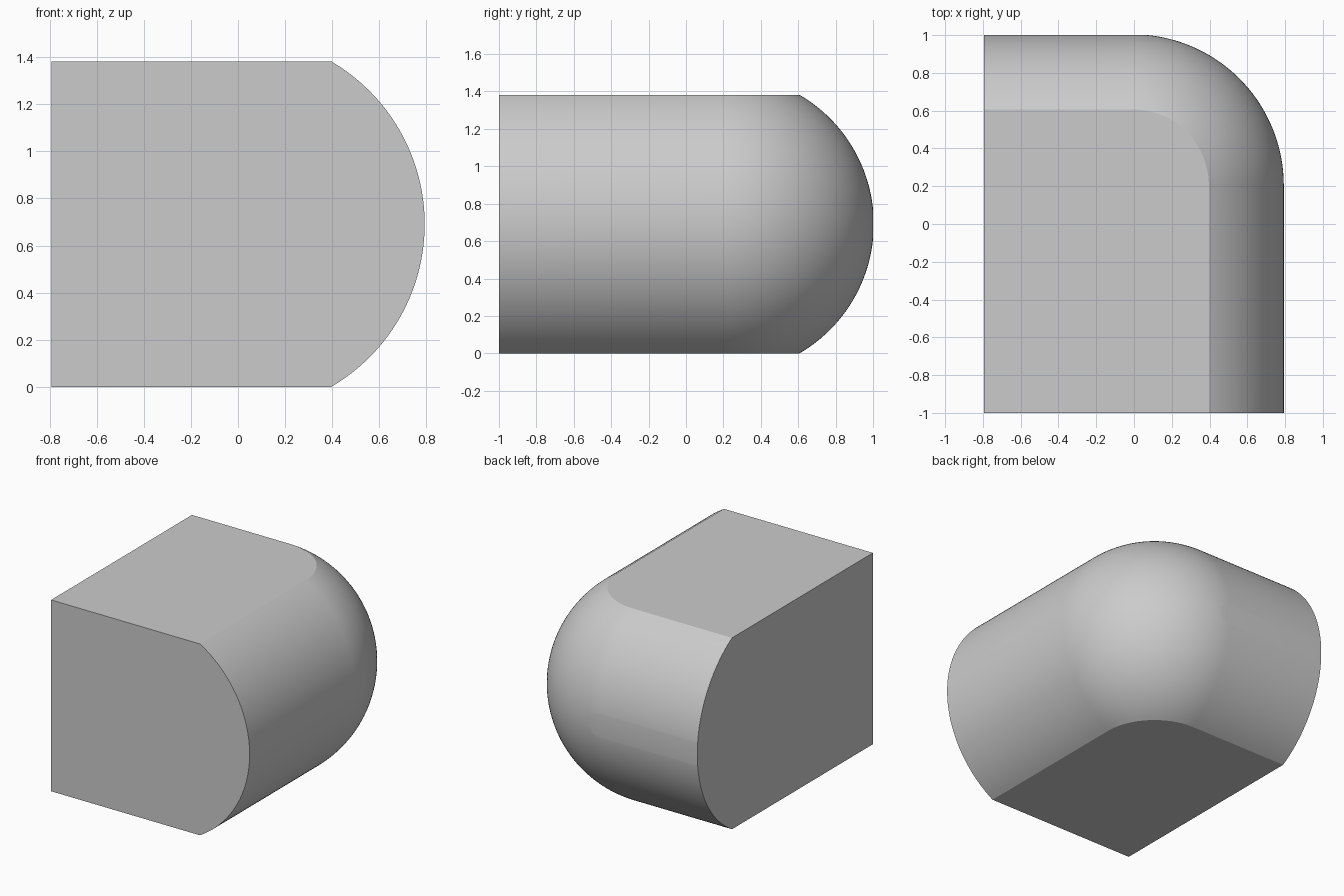
import bpy, bmesh
from math import sqrt, sin, cos, pi, asin

if "Cube" in bpy.data.objects:
    bpy.data.objects.remove(bpy.data.objects["Cube"])

# main dimensions: two rounded sides blending through a spherical corner
R = 0.8                  # radius of rounded sides and corner
CX, CY = -0.007, 0.204   # centre of the corner sphere
HALF = 0.691             # half height
LEFT, FRONT, BACK = -0.793, -1.0, 1.0
RINGS, ARC = 56, 36

bm = bmesh.new()


def outline(angle):
    """Horizontal outline of the body at one latitude of the rounding."""
    t, z = R * cos(angle), HALF + R * sin(angle)
    pts = [(LEFT, FRONT), (CX + t, FRONT)]
    pts += [(CX + t * cos(a), CY + t * sin(a))
            for a in (pi / 2 * i / ARC for i in range(ARC + 1))]
    pts.append((LEFT, CY + t))
    return [bm.verts.new((x, y, z)) for x, y in pts]


# stacked outlines joined by walls, closed with flat top and bottom
limit = asin(HALF / R)
rings = [outline(-limit + 2 * limit * i / RINGS) for i in range(RINGS + 1)]
for low, high in zip(rings, rings[1:]):
    for i in range(len(low)):
        j = (i + 1) % len(low)
        bm.faces.new((low[i], low[j], high[j], high[i]))
bm.faces.new(rings[0][::-1])
bm.faces.new(rings[-1])

# narrow flat strip where the back bulge is trimmed
bmesh.ops.bisect_plane(bm, geom=bm.verts[:] + bm.edges[:] + bm.faces[:],
                       plane_co=(0, BACK, 0), plane_no=(0, 1, 0),
                       clear_outer=True)
bmesh.ops.holes_fill(bm, edges=[e for e in bm.edges if e.is_boundary], sides=0)

# merge the coplanar faces of the flat sides
bmesh.ops.dissolve_limit(bm, angle_limit=0.002, verts=bm.verts[:], edges=bm.edges[:])
bmesh.ops.recalc_face_normals(bm, faces=bm.faces[:])

mesh = bpy.data.meshes.new("rounded_block")
bm.to_mesh(mesh)
bm.free()
block = bpy.data.objects.new("rounded_block", mesh)
bpy.context.collection.objects.link(block)
bpy.context.view_layer.objects.active = block
block.select_set(True)
bpy.ops.object.shade_smooth_by_angle(angle=pi / 6)
